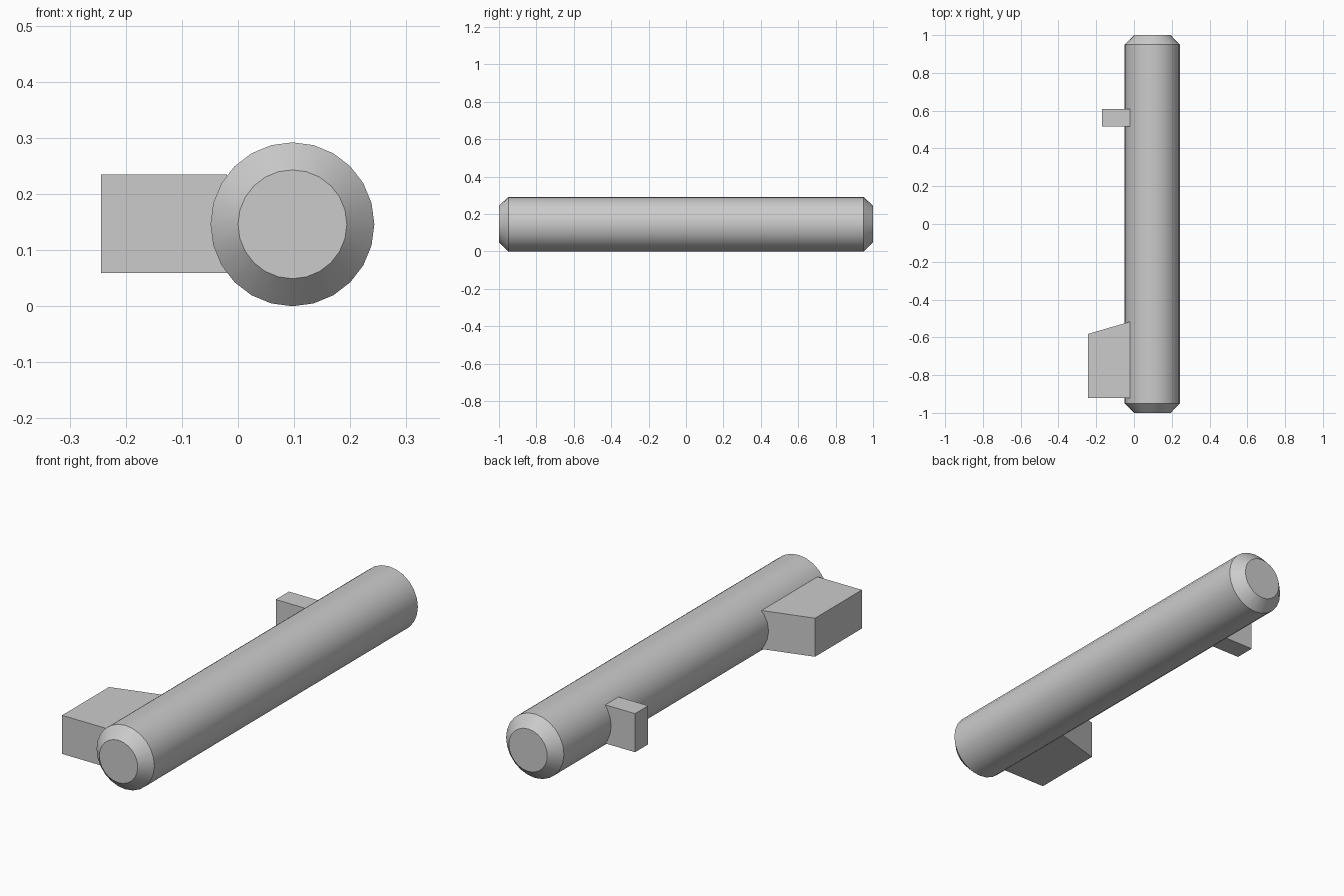
import bpy
import math

cube = bpy.data.objects.get("Cube")
if cube:
    bpy.data.objects.remove(cube, do_unlink=True)

grey = bpy.data.materials.new("plain grey")
grey.use_nodes = True
colour = (0.6, 0.6, 0.6, 1)
grey.diffuse_color = colour
grey.node_tree.nodes["Principled BSDF"].inputs["Base Color"].default_value = colour


def add_mesh(name, verts, faces):
    mesh = bpy.data.meshes.new(name)
    mesh.from_pydata(verts, [], faces)
    mesh.materials.append(grey)
    obj = bpy.data.objects.new(name, mesh)
    bpy.context.collection.objects.link(obj)
    return obj


def prism(name, outline, bottom, top):
    """Extrude a counter-clockwise plan outline between two heights."""
    n = len(outline)
    verts = [(x, y, z) for z in (bottom, top) for x, y in outline]
    faces = [tuple(reversed(range(n))), tuple(range(n, 2 * n))]
    faces += [(i, (i + 1) % n, n + (i + 1) % n, n + i) for i in range(n)]
    return add_mesh(name, verts, faces)


# Round bar along y with chamfered ends
SIDES, RADIUS, END_RADIUS, AXIS_X = 24, 0.146, 0.097, 0.097
profile = [(-1, END_RADIUS), (-0.95, RADIUS), (0.95, RADIUS), (1, END_RADIUS)]
verts = []
for y, r in profile:
    for i in range(SIDES):
        a = math.tau * i / SIDES
        verts.append((AXIS_X + r * math.cos(a), y, RADIUS + r * math.sin(a)))
faces = [tuple(range(SIDES)), tuple(reversed(range(3 * SIDES, 4 * SIDES)))]
for ring in range(3):
    a, b = ring * SIDES, (ring + 1) * SIDES
    for i in range(SIDES):
        j = (i + 1) % SIDES
        faces.append((a + i, b + i, b + j, a + j))
bar = add_mesh("round_bar", verts, faces)
bpy.context.view_layer.objects.active = bar
bar.select_set(True)
bpy.ops.object.shade_smooth_by_angle(angle=math.radians(30))

# Side blocks: a slanted handle near the front, a small lug near the back
LOW, HIGH, ROOT = 0.059, 0.235, -0.02
prism("front_handle", [(-0.244, -0.92), (ROOT, -0.92), (ROOT, -0.517), (-0.244, -0.582)], LOW, HIGH)
prism("rear_lug", [(-0.17, 0.515), (ROOT, 0.515), (ROOT, 0.61), (-0.17, 0.61)], LOW, HIGH)
